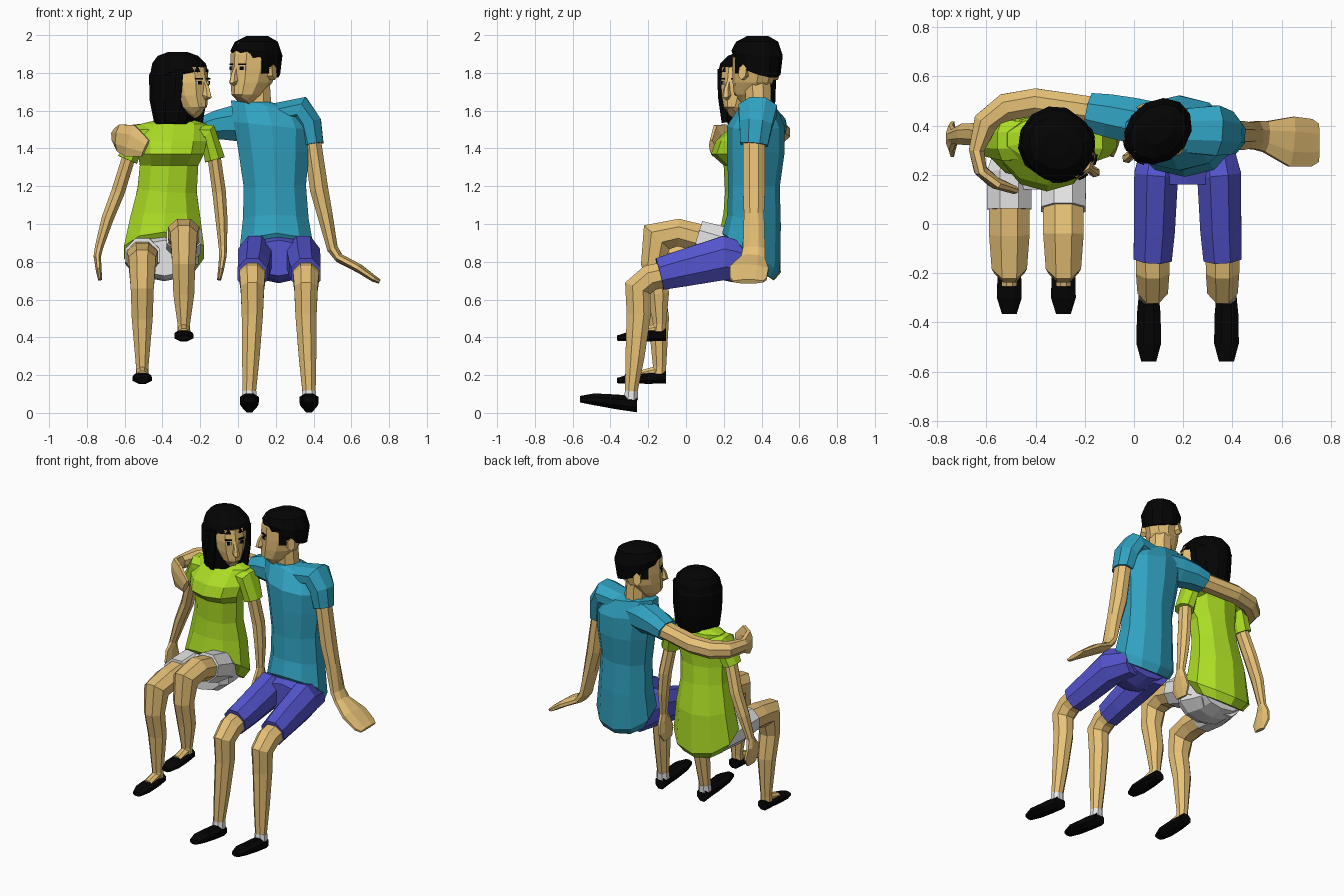
import bpy, bmesh, math
from mathutils import Vector, Matrix


def material(name, rgb):
    m = bpy.data.materials.new(name)
    m.diffuse_color = (*rgb, 1)
    return m


SKIN = material("skin", (0.80, 0.535, 0.185))
BLACK = material("black", (0.0012, 0.0012, 0.0012))
TEAL = material("teal", (0.03, 0.36, 0.53))
LIME = material("lime", (0.41, 0.72, 0.018))
BLUE = material("blue", (0.09, 0.09, 0.63))
WHITE = material("white", (0.8, 0.8, 0.8))
LIPS = material("lips", (0.5, 0.25, 0.1))
X, Y, Z = Vector((1, 0, 0)), Vector((0, 1, 0)), Vector((0, 0, 1))


def finish(name, bm, mat, matrix):
    if matrix:
        bm.transform(matrix)
    bmesh.ops.recalc_face_normals(bm, faces=bm.faces[:])
    me = bpy.data.meshes.new(name)
    bm.to_mesh(me)
    bm.free()
    me.materials.append(mat)
    ob = bpy.data.objects.new(name, me)
    bpy.context.collection.objects.link(ob)


def tube(name, mat, pts, hint=X, n=8, matrix=None):
    """Skin rings (x, y, z, half width along hint, other half width[, normal])."""
    bm = bmesh.new()
    cs = [Vector(p[:3]) for p in pts]
    rings = []
    for i, p in enumerate(pts):
        steps = [(cs[j + 1] - cs[j]).normalized() for j in (i - 1, i) if 0 <= j < len(cs) - 1]
        t = sum(steps, Vector()).normalized()
        if len(p) > 5:
            t = Vector(p[5]).normalized()
        u = (hint - t * hint.dot(t)).normalized()
        v = t.cross(u)
        ring = []
        for k in range(n):
            a = 2 * math.pi * (k + 0.5) / n
            ring.append(bm.verts.new(cs[i] + (u * math.cos(a) * p[3] + v * math.sin(a) * p[4]) * 1.05))
        rings.append(ring)
    for r, s in zip(rings, rings[1:]):
        for k in range(n):
            bm.faces.new((r[k], r[(k + 1) % n], s[(k + 1) % n], s[k]))
    bm.faces.new(rings[0])
    bm.faces.new(rings[-1])
    finish(name, bm, mat, matrix)


def box(name, mat, loc, size, turn=0, matrix=None):
    bm = bmesh.new()
    bmesh.ops.create_cube(bm, size=1)
    bm.transform(Matrix.Translation(loc) @ Matrix.Rotation(turn, 4, 'Z') @ Matrix.Diagonal((*size, 1)))
    finish(name, bm, mat, matrix)


def shoe(name, x, heel, length, base, w, h, rise):
    tube(name, BLACK, [(x, heel, base + h * .5, w * .75, h * .48, (0, -1, 0)),
                       (x, heel - length * .35, base + h * .45 + rise * .35, w * .95, h * .45, (0, -1, 0)),
                       (x, heel - length * .75, base + h * .38 + rise * .75, w, h * .36, (0, -1, 0)),
                       (x, heel - length, base + h * .25 + rise, w * .6, h * .2, (0, -1, 0))])


def face(who, m, z, y, wide):
    """Eyes, brows, nose and mouth on a head that looks along -y."""
    for s in (-1, 1):
        box(who + "_eye_white", WHITE, (s * .043, y, z), (.036, .009, .018), s * .4, m)
        box(who + "_pupil", BLACK, (s * .043, y - .003, z), (.02, .009, .02), s * .4, m)
        box(who + "_brow", BLACK, (s * .043, y - .001, z + .022), (.044, .009, .008), s * .4, m)
    tube(who + "_nose", SKIN, [(0, y, z + .015, .01, .01), (0, y - .02, z - .035, .015, .018),
                               (0, y - .022, z - .07, .022, .03), (0, y - .01, z - .083, .012, .015)], n=6, matrix=m)
    box(who + "_mouth", LIPS, (0, y + .001, z - .115), (wide, .009, .013), 0, m)


# ---------- man ----------
HEM = (0, -.55, -.83)
tube("man_shirt", TEAL, [(.10, .37, 1.645, .075, .07, -Z), (.15, .38, 1.625, .19, .09, (-.16, 0, -1)),
                         (.18, .37, 1.52, .205, .145, (-.1, 0, -1)), (.19, .37, 1.38, .187, .145, -Z),
                         (.195, .36, 1.2, .165, .13), (.2, .36, 1.02, .174, .138, (0, -.2, -1)),
                         (.205, .345, .85, .195, .175, HEM), (.21, .36, .775, .165, .12, HEM)], n=10)
tube("man_shorts_seat", BLUE, [(.215, .39, .79, .14, .07), (.215, .30, .80, .16, .11),
                               (.215, .22, .82, .18, .115), (.215, .16, .82, .16, .09)], n=10)
tube("man_right_sleeve", TEAL, [(.19, .38, 1.58, .09, .06), (.33, .38, 1.605, .105, .075),
                                (.375, .37, 1.53, .09, .07), (.395, .36, 1.42, .075, .06)], Y)
tube("man_right_arm", SKIN, [(.39, .36, 1.46, .06, .048), (.43, .36, 1.18, .06, .05), (.46, .36, 1.05, .055, .042),
                             (.50, .36, .87, .06, .03), (.535, .355, .82, .065, .025), (.64, .335, .765, .105, .024),
                             (.72, .33, .71, .10, .018), (.75, .33, .695, .08, .012)], Y)
tube("man_left_sleeve", TEAL, [(.12, .40, 1.54, .09, .09), (0, .42, 1.535, .10, .095),
                               (-.1, .44, 1.525, .08, .09), (-.18, .455, 1.505, .065, .08)], Z)
tube("man_left_arm", SKIN, [(-.14, .455, 1.51, .055, .06), (-.4, .495, 1.485, .055, .058), (-.52, .475, 1.475, .055, .058),
                            (-.605, .41, 1.47, .05, .052), (-.64, .30, 1.465, .045, .032), (-.625, .22, 1.455, .075, .027),
                            (-.57, .17, 1.44, .09, .024), (-.49, .14, 1.40, .05, .017)], Z)
for side, s in (("left", -1), ("right", 1)):
    c = .218
    hip, knee, ank = c + s * .115, c + s * .142, c + s * .158
    tube(f"man_{side}_shorts_leg", BLUE, [(c + s * .1, .38, .79, .07, .085), (c + s * .128, .2, .82, .092, .12),
                                          (c + s * .135, -.02, .765, .086, .10), (knee, -.14, .735, .08, .088)])
    tube(f"man_{side}_leg", SKIN, [(knee, 0, .76, .072, .068), (knee, -.19, .715, .07, .072),
                                   (knee, -.255, .66, .064, .076), (knee, -.25, .52, .058, .066),
                                   (c + s * .15, -.27, .3, .048, .052), (ank, -.29, .11, .036, .034)])
    tube(f"man_{side}_sock", WHITE, [(ank, -.288, .115, .038, .036), (ank, -.292, .07, .04, .038)])
    shoe(f"man_{side}_shoe", ank, -.26, .30, 0, .052, .09, .05)

# man's head, turned towards the woman
M = Matrix.Translation((.09, .37, 0)) @ Matrix.Rotation(math.radians(-49), 4, 'Z')
tube("man_neck", SKIN, [(.11, .385, 1.60, .07, .07), (.105, .38, 1.75, .065, .07)])
tube("man_head", SKIN, [(0, -.085, 1.645, .035, .045), (0, -.055, 1.685, .07, .085, Z), (0, -.025, 1.75, .092, .115, Z),
                        (0, -.01, 1.82, .102, .128, Z), (0, -.005, 1.9, .104, .13, Z), (0, 0, 1.95, .09, .11)],
     n=10, matrix=M)
tube("man_hair", BLACK, [(0, .012, 1.83, .110, .136, (0, .42, 1)), (0, .01, 1.905, .118, .144, (0, .12, 1)),
                         (0, .01, 1.965, .095, .12, Z), (0, .015, 1.996, .045, .06, Z)], n=12, matrix=M)
for s in (-1, 1):
    box("man_sideburn", BLACK, (s * .101, -.02, 1.835), (.018, .045, .075), 0, M)
    tube("man_ear", SKIN, [(s * .09, .02, 1.80, .022, .035), (s * .122, .03, 1.805, .025, .04)], Y, 6, M)
face("man", M, 1.825, -.127, .06)

# ---------- woman ----------
tube("woman_shirt", LIME, [(-.33, .35, 1.555, .08, .06, -Z), (-.34, .345, 1.53, .175, .085, -Z),
                           (-.35, .305, 1.44, .185, .14, -Z), (-.355, .29, 1.37, .175, .15, -Z),
                           (-.365, .32, 1.31, .155, .115, -Z), (-.375, .33, 1.18, .157, .118),
                           (-.385, .345, 1.03, .185, .142, (0, -.2, -1)), (-.392, .34, .85, .212, .185, HEM),
                           (-.39, .36, .77, .16, .12, HEM)], n=10)
tube("woman_shorts_seat", WHITE, [(-.39, .39, .78, .14, .06), (-.39, .30, .80, .16, .1),
                                  (-.39, .2, .82, .18, .11), (-.39, .14, .82, .15, .09)], n=10)
tube("woman_left_sleeve", LIME, [(-.45, .34, 1.48, .08, .05), (-.525, .34, 1.48, .085, .055),
                                 (-.585, .338, 1.34, .066, .056)], Y)
tube("woman_right_sleeve", LIME, [(-.23, .34, 1.48, .08, .05), (-.16, .34, 1.48, .085, .055),
                                  (-.122, .338, 1.34, .066, .056)], Y)
for side, c, k in (("left", -.53, 1), ("right", -.17, 0)):
    # the left arm stands out further than the right one
    wx = [c + d for d in ((-.04, -.105, -.16, -.205, -.215, -.208, -.20) if k else (.04, .07, .082, .09, .09, .08, .07))]
    tube(f"woman_{side}_arm", SKIN, [(wx[0], .338, 1.38, .046, .036), (wx[1], .365, 1.17, .047, .037),
                                     (wx[2], .365, 1.03, .044, .033), (wx[3], .355, .88, .03, .023),
                                     (wx[4], .35, .83, .055, .02), (wx[5], .345, .76, .075, .016),
                                     (wx[6], .34, .705, .045, .011)], Y)
# the right knee is raised: lift is the extra height of knee, drop that of the foot
for side, x, lift, drop in (("left", -.507, 0, .165), ("right", -.287, .13, .39)):
    tube(f"woman_{side}_shorts_leg", WHITE, [(x + (x + .39) * -.3, .36, .79, .07, .08), (x, .2, .83 + lift * .45, .095, .10),
                                             (x, .06, .835 + lift * .75, .093, .09)])
    tube(f"woman_{side}_leg", SKIN, [(x, .16, .835 + lift * .5, .084, .08), (x, -.04, .825 + lift, .085, .075),
                                     (x, -.155, .80 + lift, .074, .095), (x, -.175, .66 + lift, .063, .065),
                                     (x, -.145, .50 + lift, .057, .057), (x, -.14, drop + .08, .034, .036),
                                     (x, -.145, drop + .03, .036, .04)])
    # bare instep above the low shoe
    tube(f"woman_{side}_instep", SKIN, [(x, -.15, drop + .055, .03, .03), (x, -.25, drop + .035, .03, .022)])
    shoe(f"woman_{side}_shoe", x, -.105, .26, drop - .012, .052, .072, 0)

# woman's head, turned towards the man
W = Matrix.Translation((-.31, .32, 0)) @ Matrix.Rotation(math.radians(54), 4, 'Z')
tube("woman_neck", SKIN, [(-.32, .35, 1.53, .06, .055), (-.31, .33, 1.68, .052, .052)])
tube("woman_head", SKIN, [(0, -.125, 1.585, .028, .035), (0, -.09, 1.62, .06, .075, Z), (0, -.065, 1.68, .085, .10, Z),
                          (0, -.055, 1.75, .096, .112, Z), (0, -.045, 1.83, .095, .108, Z)], n=10, matrix=W)
tube("woman_hair", BLACK, [(0, .03, 1.53, .125, .09, Z), (0, .035, 1.65, .137, .115, Z), (0, .025, 1.79, .142, .132, Z),
                           (0, 0, 1.805, .140, .152, Z), (0, .003, 1.85, .13, .142, Z), (0, .01, 1.89, .095, .11, Z),
                           (0, .01, 1.91, .045, .055, Z)], n=12, matrix=W)
for s in (-1, 1):
    tube("woman_hair_lock", BLACK, [(s * .112, -.045, 1.82, .025, .06), (s * .116, -.04, 1.68, .022, .055),
                                    (s * .11, -.025, 1.54, .018, .045)], n=6, matrix=W)
face("woman", W, 1.748, -.158, .045)
